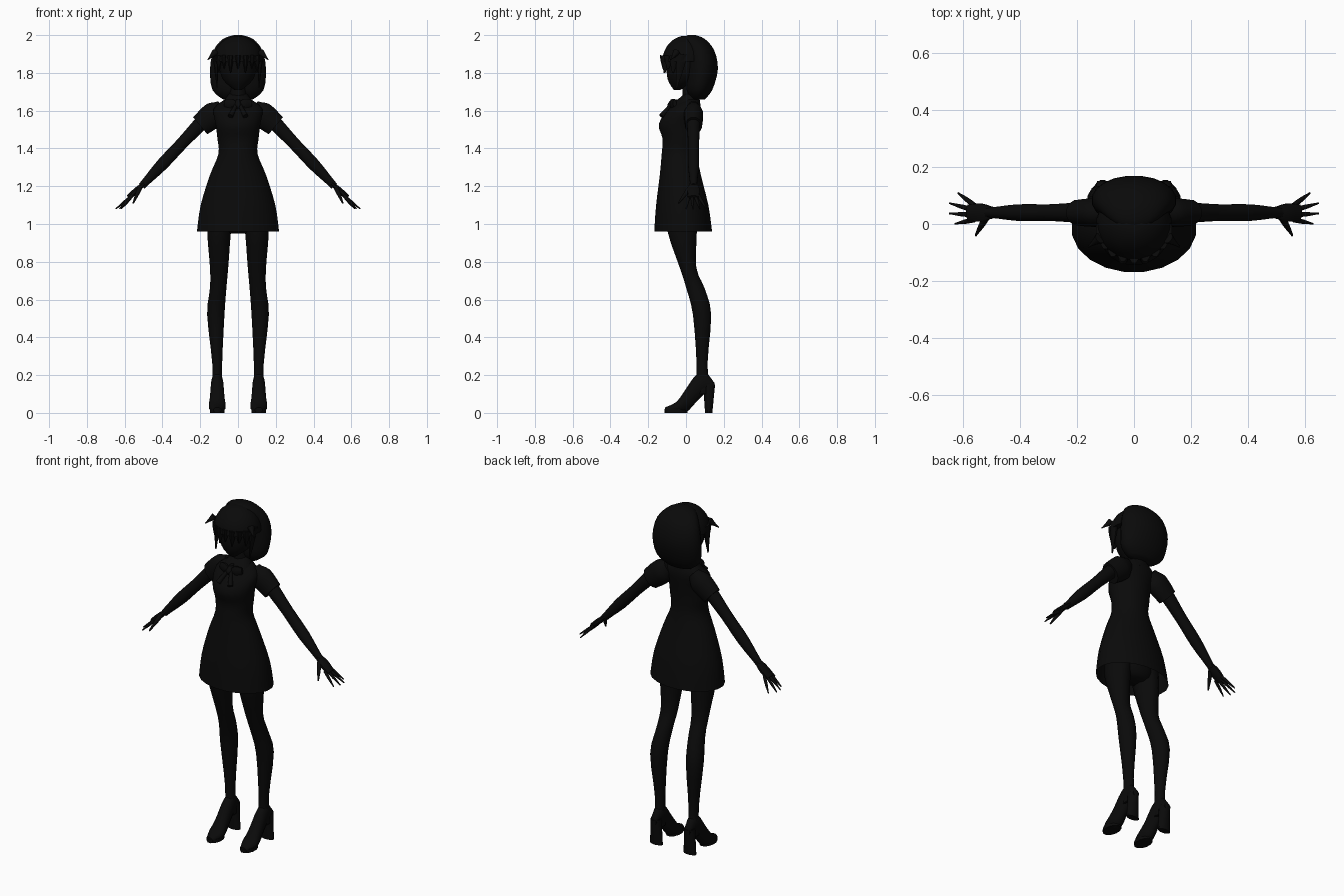
import bpy
import bmesh
from math import cos, sin, pi
from mathutils import Vector

default_cube = bpy.data.objects.get("Cube")
if default_cube:
    bpy.data.objects.remove(default_cube, do_unlink=True)

black = bpy.data.materials.new("near black")
black.use_nodes = True
black.diffuse_color = (.003, .003, .003, 1)
shader = black.node_tree.nodes["Principled BSDF"]
shader.inputs["Base Color"].default_value = black.diffuse_color

X_AXIS, Y_AXIS, Z_AXIS = Vector((1, 0, 0)), Vector((0, 1, 0)), Vector((0, 0, 1))


def spline(keys, steps=3):
    """Smooth rows of numbers running through the key rows."""
    last = len(keys) - 1
    rows = []
    for i in range(last):
        nearby = [keys[min(max(i + offset, 0), last)] for offset in (-1, 0, 1, 2)]
        for step in range(steps):
            t = step / steps
            ease = t * t * (3 - 2 * t)
            leave, arrive = t * (1 - t) ** 2 / 2, t * t * (t - 1) / 2
            rows.append([start + (end - start) * ease
                         + (end - before) * leave + (after - start) * arrive
                         for before, start, end, after in zip(*nearby)])
    rows.append(keys[last])
    return rows


def loft(name, rings, u, v, sides=12, open_start=False):
    """Skin a row of elliptical rings, each given as centre, u radius, v radius."""
    bm = bmesh.new()
    loops = []
    for centre, u_radius, v_radius in rings:
        angles = [2 * pi * (i + .5) / sides for i in range(sides)]
        loops.append([bm.verts.new(centre + u * u_radius * cos(angle) + v * v_radius * sin(angle))
                      for angle in angles])
    for lower, upper in zip(loops, loops[1:]):
        for i in range(sides):
            bm.faces.new((lower[i - 1], lower[i], upper[i], upper[i - 1]))
    if not open_start:
        bm.faces.new(loops[0])
    bm.faces.new(loops[-1])
    bmesh.ops.recalc_face_normals(bm, faces=bm.faces)
    mesh = bpy.data.meshes.new(name)
    bm.to_mesh(mesh)
    bm.free()
    mesh.materials.append(black)
    mesh.shade_smooth()
    mesh.set_sharp_from_angle(angle=pi / 4)
    bpy.context.collection.objects.link(bpy.data.objects.new(name, mesh))


def upright(name, keys, side=1, **options):
    """Level rings: height, inner and outer limits, front and back limits."""
    rings = [(Vector((side * (inner + outer) / 2, (front + back) / 2, height)),
              (outer - inner) / 2, (back - front) / 2)
             for height, inner, outer, front, back in spline(keys)]
    loft(name, rings, X_AXIS, Y_AXIS, **options)


def centred(name, keys, **options):
    """Symmetric level rings: height, half width, front and back limits."""
    upright(name, [(height, -half, half, front, back) for height, half, front, back in keys],
            **options)


def limb(name, root, tip, widths, thickness=1, side=1, sides=8):
    """Straight tapering form with evenly spaced radii."""
    root, tip = (Vector((side * x, y, z)) for x, y, z in (root, tip))
    axis = (tip - root).normalized()
    u = axis.cross(Y_AXIS).normalized()
    v = axis.cross(u)
    rows = spline([(width,) for width in widths])
    rings = [(root.lerp(tip, i / (len(rows) - 1)), width * thickness, width)
             for i, (width,) in enumerate(rows)]
    loft(name, rings, u, v, sides)


# Dress: one shell, open at the hem, with the hips inside
centred("dress", [
    (.96, .22, -.17, .14), (1.1, .2, -.16, .12), (1.26, .15, -.14, .08), (1.37, .105, -.13, .06),
    (1.45, .11, -.125, .06), (1.53, .12, -.145, .07), (1.61, .13, -.09, .08),
    (1.66, .07, -.02, .07)], sides=20, open_start=True)
centred("hips", [(.95, .06, -.06, .04), (1, .14, -.1, .07), (1.2, .13, -.1, .07)])

# Neck, collar and bow knot
centred("neck", [(1.6, .05, -.02, .07), (1.8, .04, -.02, .07)])
centred("collar", [(1.62, .1, -.09, .08), (1.69, .05, -.01, .07)])
centred("bow_knot", [(1.61, .01, -.09, -.06), (1.63, .02, -.1, -.05), (1.66, .01, -.08, -.04)])

# Head
centred("head", [(1.71, .02, -.065, -.03), (1.77, .085, -.1, .07), (1.87, .1, -.1, .1),
                 (1.95, .07, -.06, .09)], sides=16)

# Hair: full back, domed cap and fringe
centred("hair_back", [
    (1.66, .08, .03, .1), (1.71, .137, 0, .14), (1.82, .15, 0, .17), (1.92, .13, 0, .15),
    (1.98, .08, -.02, .1), (2, .02, .01, .05)], sides=20)
dome = [(Vector((0, 0, 1.86 + .137 * sin(turn))), .133 * cos(turn), .127 * cos(turn))
        for turn in [pi / 2 * step / 8 for step in range(8)]]
loft("hair_cap", dome, X_AXIS, Y_AXIS, sides=20)
for i in range(-3, 4):
    x, y = .12 * sin(i / 3), -.11 * cos(i / 3)
    limb("fringe_strand", (x, y, 1.89), (x, y - .01, 1.82 - .02 * (i % 2)),
         (.03, .02, .005), thickness=.6)

for label, side in (("left_", 1), ("right_", -1)):
    # Hair strands around the face
    limb(label + "face_strand", (.12, -.02, 1.9), (.11, -.05, 1.72), (.03, .02, .005), .5, side)
    limb(label + "hair_flick", (.12, -.05, 1.91), (.16, -.08, 1.87), (.02, .01, .003), 1, side)

    # Bow halves and tails
    limb(label + "bow_loop", (.07, -.06, 1.64), (0, -.08, 1.63), (.01, .015, .005), 2, side)
    limb(label + "bow_tail", (.01, -.08, 1.63), (.04, -.13, 1.57), (.01, .012, .015), 1, side)

    # Puffed sleeve, arm and palm
    limb(label + "sleeve", (.08, .04, 1.62), (.2, .04, 1.52), (.03, .05, .05, .045), 1.35,
         side, sides=12)
    limb(label + "arm", (.19, .04, 1.54), (.51, .04, 1.2), (.036, .03, .03, .018), 1.1,
         side, sides=12)
    limb(label + "palm", (.49, .04, 1.22), (.58, .04, 1.14), (.02, .034, .03), .5, side)

    # Four fanned fingers and a thumb
    for i in range(4):
        spread = i - 1.5
        reach = .65 - .01 * spread * spread - .01 * (spread > 1)
        limb(label + "finger", (.56, .04 + .017 * spread, 1.15),
             (reach, .055 + .036 * spread, 1.08), (.009, .008, .003), 1, side)
    limb(label + "thumb", (.52, .02, 1.19), (.555, -.04, 1.11), (.013, .01, .004), 1, side)

    # Leg
    upright(label + "leg", [
        (.1, .08, .14, .05, .13), (.26, .083, .137, .055, .115), (.52, .07, .165, .035, .135),
        (.66, .06, .15, 0, .1), (.77, .05, .15, -.035, .056), (.96, .035, .165, -.1, .06),
        (1.1, .015, .155, -.1, .06)], side)

    # Shoe: upper from toe to heel by position, half width, underside and top
    upper = spline([(-.11, .02, 0, .03), (-.05, .045, 0, .06), (0, .04, 0, .13),
                    (.05, .035, .05, .2), (.1, .03, .1, .22), (.15, .02, .12, .16)])
    loft(label + "shoe", [(Vector((side * .11, y, (under + top) / 2)), half, (top - under) / 2)
                          for y, half, under, top in upper], X_AXIS, Z_AXIS)
    upright(label + "sole", [(0, .07, .15, -.115, .01), (.02, .07, .15, -.115, .01)], side)
    upright(label + "heel", [(0, .07, .15, .1, .14), (.15, .08, .14, .09, .155)], side)
